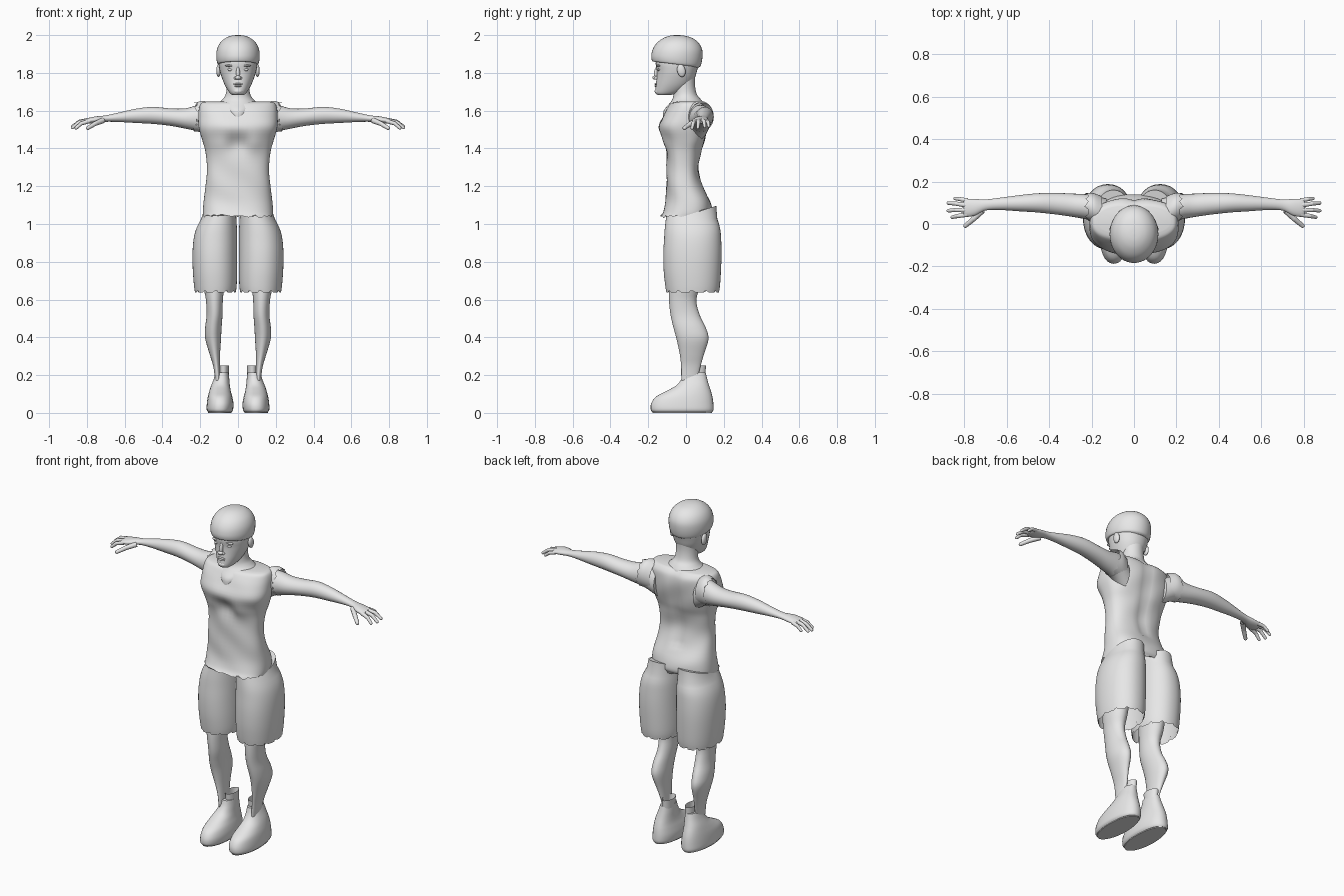
import bpy, bmesh, math, random
from mathutils import Vector, Matrix

random.seed(4)
grey = bpy.data.materials.new("plain_grey")
grey.diffuse_color = (0.8, 0.8, 0.8, 1)


def finish(name, bm, mirror=False):
    bmesh.ops.recalc_face_normals(bm, faces=bm.faces)
    me = bpy.data.meshes.new(name)
    bm.to_mesh(me)
    bm.free()
    ob = bpy.data.objects.new(name, me)
    bpy.context.collection.objects.link(ob)
    me.materials.append(grey)
    if mirror:
        ob.modifiers.new("mirror", 'MIRROR')
    return ob


def spline(rings, sub):
    """Smoothly resample the rings with a Catmull-Rom spline."""
    out = []
    for i in range(len(rings) - 1):
        p = [rings[max(0, min(len(rings) - 1, i + k))] for k in (-1, 0, 1, 2)]
        for j in range(sub):
            t = j / sub
            out.append([0.5 * (2 * b + (c - a) * t + (2 * a - 5 * b + 4 * c - d) * t * t
                               + (3 * b - a - 3 * c + d) * t ** 3) for a, b, c, d in zip(*p)])
    return out + [list(rings[-1])]


def loft(name, rings, n=32, sub=4, power=2.0, axis='Z', mirror=False, caps=(True, True), shape=None):
    """Each ring is (position, a_min, a_max, b_min, b_max) across the axis."""
    bm = bmesh.new()
    loops = []
    rows = spline(rings, sub)
    for r, (t, a0, a1, b0, b1) in enumerate(rows):
        loop = []
        for k in range(n):
            c, s = math.cos(math.tau * k / n), math.sin(math.tau * k / n)
            a = (a0 + a1) / 2 + (a1 - a0) / 2 * math.copysign(abs(c) ** (2 / power), c)
            b = (b0 + b1) / 2 + (b1 - b0) / 2 * math.copysign(abs(s) ** (2 / power), s)
            co = Vector((a, b, t)) if axis == 'Z' else Vector((t, a, b))
            if shape:
                co = shape(co, k, r, len(rows))
            loop.append(bm.verts.new(co))
        loops.append(loop)
    for lo, hi in zip(loops, loops[1:]):
        for k in range(n):
            bm.faces.new((lo[k], lo[(k + 1) % n], hi[(k + 1) % n], hi[k]))
    for use, loop in zip(caps, (loops[0], loops[-1])):
        if use:
            bm.faces.new(loop)
    return finish(name, bm, mirror)


def blob(name, centre, size, mirror=False, tilt=0):
    bm = bmesh.new()
    bmesh.ops.create_uvsphere(bm, u_segments=16, v_segments=10, radius=1)
    m = Matrix.Translation(centre) @ Matrix.Rotation(tilt, 4, 'X') @ Matrix.Diagonal((*size, 1))
    bm.transform(m)
    return finish(name, bm, mirror)


def tubes(name, paths):
    """Rounded tapering digits through lists of points, mirrored."""
    bm = bmesh.new()
    for pts, r in paths:
        pts = [Vector(p) for p in pts]
        for i, (p, q) in enumerate(zip(pts, pts[1:])):
            d = q - p
            m = Matrix.Translation((p + q) / 2) @ d.to_track_quat('Z', 'Y').to_matrix().to_4x4()
            bmesh.ops.create_cone(bm, segments=10, radius1=r * (1 - .15 * i), radius2=r * (.85 - .15 * i),
                                  depth=d.length, matrix=m)
            bmesh.ops.create_uvsphere(bm, u_segments=10, v_segments=6, radius=r * (.85 - .15 * i),
                                      matrix=Matrix.Translation(q))
    return finish(name, bm, True)


# --- head -------------------------------------------------------------
loft("head", [(1.682, -.028, .028, -.148, -.09), (1.695, -.045, .045, -.162, -.03),
              (1.73, -.067, .067, -.160, .02), (1.77, -.084, .084, -.156, .045),
              (1.81, -.096, .096, -.155, .058), (1.86, -.102, .102, -.160, .07),
              (1.93, -.09, .09, -.14, .06)], n=36, power=2.1)


def hair_edge(co, k, r, rows):
    # fringe is high in front, low at the nape
    w = max(0, 1 - r / 9)
    co.z += -(co.y + .05) * .16 * w
    return co


loft("hair", [(1.845, -.098, .098, -.165, .065), (1.85, -.109, .109, -.178, .078),
              (1.885, -.115, .115, -.184, .087), (1.925, -.111, .111, -.176, .085),
              (1.96, -.094, .094, -.153, .066), (1.985, -.065, .065, -.118, .033),
              (1.997, -.033, .033, -.083, -.01), (2.0, -.004, .004, -.052, -.044)],
     n=40, shape=hair_edge)
blob("ear", (.103, -.025, 1.812), (.012, .022, .034), True, .2)
blob("nose_bridge", (0, -.157, 1.80), (.010, .012, .035), tilt=-.12)
blob("nose_tip", (0, -.164, 1.775), (.016, .014, .011))
blob("nostril_wing", (.014, -.158, 1.772), (.008, .010, .008), True)
blob("brow", (.042, -.145, 1.838), (.026, .012, .006), True)
blob("eye", (.040, -.142, 1.817), (.016, .010, .007), True)
blob("upper_lip", (0, -.158, 1.741), (.025, .008, .005))
blob("lower_lip", (0, -.157, 1.731), (.020, .009, .006))
blob("chin", (0, -.148, 1.703), (.026, .018, .016))

# --- neck -------------------------------------------------------------
loft("neck", [(1.56, -.05, .05, -.122, .05), (1.60, -.082, .082, -.118, .085),
              (1.635, -.105, .105, -.09, .092), (1.66, -.082, .082, -.072, .078),
              (1.69, -.064, .064, -.066, .056), (1.75, -.060, .060, -.068, .047),
              (1.84, -.066, .066, -.07, .055)])


# --- shirt ------------------------------------------------------------
def shirt_folds(co, k, r, rows):
    # hollow between the chest halves, soft wrinkles and a ragged hem
    if co.y < -.03:
        g = math.exp(-((co.z - 1.43) / .05) ** 2)
        co.y += .020 * g * math.exp(-(co.x / .05) ** 2)
        co.y -= .008 * g * math.exp(-((abs(co.x) - .085) / .045) ** 2)
    if co.y > .02 and co.z > 1.2:
        co.y -= .012 * math.exp(-(co.x / .03) ** 2)
    co.y += .002 * math.sin(37 * co.z + 25 * co.x)
    if r == 0:
        co.z += random.uniform(-.008, .012)
    return co


loft("shirt", [(1.04, -.184, .184, -.137, .125), (1.065, -.186, .186, -.122, .138),
               (1.12, -.182, .182, -.108, .128), (1.20, -.172, .172, -.104, .090),
               (1.29, -.164, .164, -.103, .068), (1.38, -.172, .172, -.104, .082),
               (1.44, -.188, .188, -.120, .100), (1.51, -.208, .208, -.145, .115),
               (1.57, -.210, .210, -.122, .122), (1.615, -.206, .206, -.098, .118),
               (1.64, -.195, .195, -.078, .100), (1.648, -.172, .172, -.05, .085)],
     n=56, power=2.5, caps=(False, True), shape=shirt_folds)


def ragged_cuff(co, k, r, rows):
    if r == rows - 1:
        co.x += random.uniform(-.015, .015)
    return co


loft("sleeve", [(.15, -.02, .13, 1.47, 1.640), (.19, .005, .145, 1.485, 1.652),
                (.222, .018, .147, 1.49, 1.642)],
     axis='X', mirror=True, caps=(False, False), shape=ragged_cuff)

# --- arms and hands -----------------------------------------------------
loft("arm", [(.13, -.02, .12, 1.44, 1.61), (.20, .015, .138, 1.485, 1.63),
             (.28, .032, .143, 1.505, 1.612), (.36, .044, .146, 1.520, 1.612),
             (.45, .054, .145, 1.530, 1.620), (.54, .060, .136, 1.535, 1.610),
             (.63, .066, .124, 1.540, 1.590), (.70, .064, .116, 1.541, 1.575),
             (.75, .040, .118, 1.534, 1.570), (.79, .034, .118, 1.532, 1.562),
             (.805, .042, .112, 1.535, 1.556)], n=24, axis='X', mirror=True)
tubes("fingers", [
    ([(.785, .111, 1.546), (.82, .117, 1.538), (.845, .120, 1.518)], .011),
    ([(.79, .089, 1.550), (.84, .096, 1.542), (.876, .099, 1.516)], .012),
    ([(.79, .066, 1.550), (.84, .066, 1.538), (.876, .063, 1.510)], .012),
    ([(.785, .045, 1.546), (.83, .038, 1.532), (.857, .032, 1.508)], .012),
    ([(.715, .064, 1.548), (.755, .025, 1.532), (.795, -.008, 1.508)], .015)])


# --- shorts -------------------------------------------------------------
def frayed_hem(co, k, r, rows):
    # notches cut in the hem; waist rises at the back
    if r == 0 and k % 5 == 0:
        co.z += .035
    if r == rows - 1:
        co.z += max(0, co.y) * .32
    return co


loft("shorts_leg", [(.638, .012, .228, -.104, .174), (.675, .007, .233, -.110, .180),
                    (.75, .005, .239, -.118, .185), (.84, .005, .241, -.120, .188),
                    (.92, .005, .235, -.116, .186), (.98, .006, .219, -.112, .180),
                    (1.045, .010, .185, -.104, .160)],
     n=60, sub=3, power=2.15, mirror=True, caps=(False, True), shape=frayed_hem)

# --- legs and feet --------------------------------------------------------
loft("leg", [(.09, .092, .118, -.01, .05), (.18, .094, .122, -.024, .062),
             (.25, .096, .132, -.026, .078), (.31, .095, .150, -.033, .095),
             (.39, .090, .173, -.050, .119), (.45, .087, .174, -.066, .105),
             (.52, .082, .166, -.082, .072), (.60, .080, .170, -.090, .055),
             (.70, .070, .185, -.090, .080), (.95, .05, .19, -.09, .11)],
     n=28, mirror=True)
loft("sock", [(.14, .049, .103, .004, .105), (.19, .049, .102, .006, .102),
              (.252, .048, .104, .000, .106)], n=24, mirror=True, caps=(True, False))
loft("shoe", [(.004, .034, .158, -.178, .140), (.018, .026, .166, -.187, .146),
              (.05, .024, .165, -.184, .145), (.085, .030, .160, -.160, .140),
              (.115, .038, .152, -.105, .132), (.145, .043, .142, -.052, .122),
              (.18, .046, .128, -.024, .112), (.215, .050, .116, -.012, .104)],
     n=32, power=2.25, mirror=True)
bm = bmesh.new()
bmesh.ops.create_circle(bm, cap_ends=True, segments=32, radius=1,
                        matrix=Matrix.Translation((.096, -.02, .002)) @ Matrix.Diagonal((.062, .158, 1, 1)))
sole = bmesh.ops.extrude_face_region(bm, geom=bm.faces[:])
bmesh.ops.translate(bm, vec=(0, 0, .010), verts=[v for v in sole["geom"] if isinstance(v, bmesh.types.BMVert)])
bmesh.ops.translate(bm, vec=(0, 0, -.002), verts=bm.verts)
finish("sole", bm, True)

# --- shading ----------------------------------------------------------------
for ob in bpy.context.scene.objects:
    ob.select_set(True)
    bpy.context.view_layer.objects.active = ob
bpy.ops.object.shade_smooth_by_angle(angle=math.radians(40))
